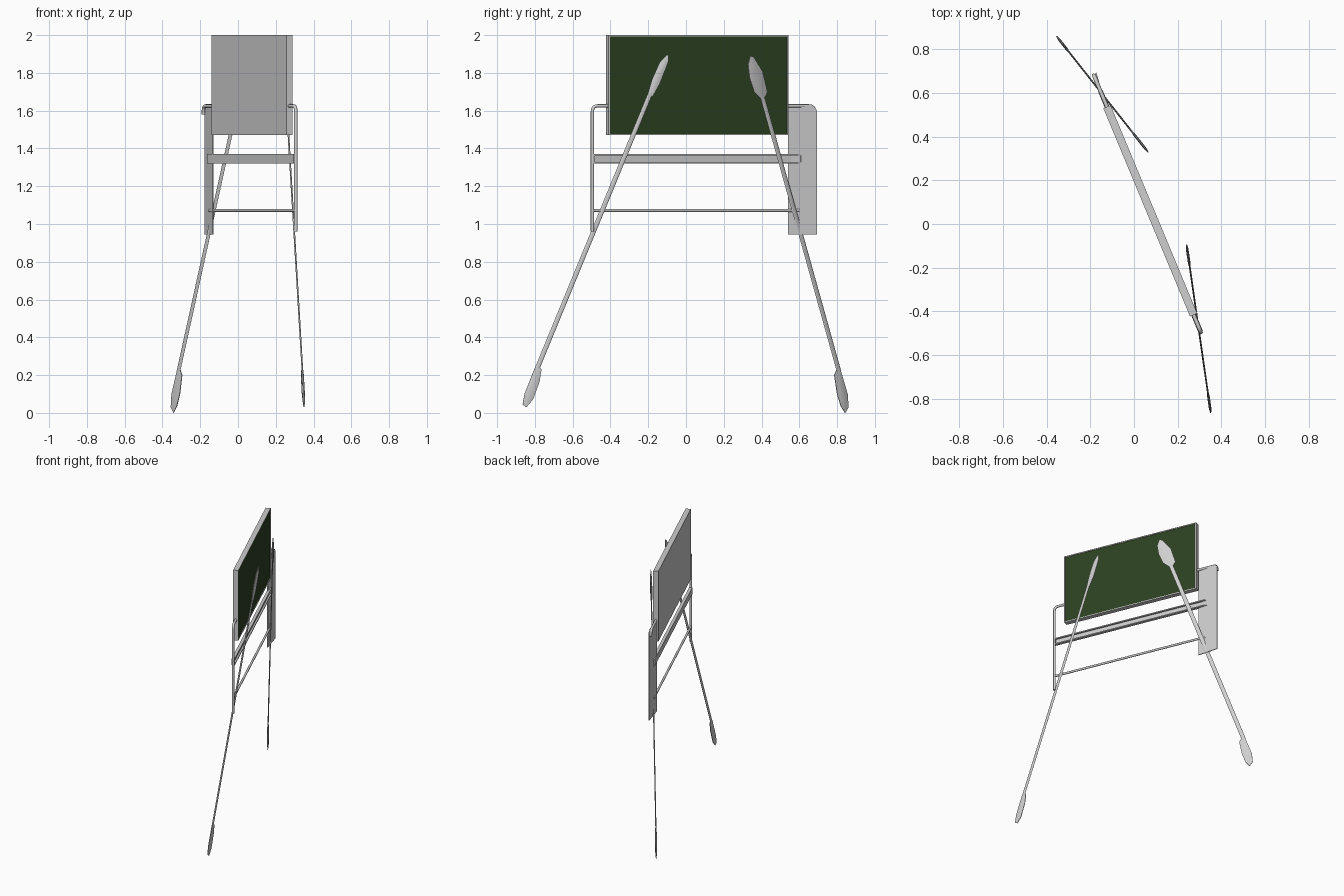
import bpy, bmesh, math
from mathutils import Vector

if "Cube" in bpy.data.objects:
    bpy.data.objects.remove(bpy.data.objects["Cube"], do_unlink=True)

YAW = math.radians(-67.4)   # local x runs along the board, local y out of its face
MID = 0.092                 # distance of the board's centre plane from the origin


def material(name, color):
    m = bpy.data.materials.new(name)
    m.use_nodes = True
    m.diffuse_color = (*color, 1)
    m.node_tree.nodes["Principled BSDF"].inputs["Base Color"].default_value = (*color, 1)
    return m


GREY = material("light grey", (0.62, 0.62, 0.62))
GREEN = material("board green", (0.025, 0.053, 0.015))


def finish(name, bm, yaw=YAW, smooth=False, mats=(GREY,)):
    bmesh.ops.recalc_face_normals(bm, faces=bm.faces)
    mesh = bpy.data.meshes.new(name)
    bm.to_mesh(mesh)
    bm.free()
    ob = bpy.data.objects.new(name, mesh)
    for m in mats:
        mesh.materials.append(m)
    bpy.context.collection.objects.link(ob)
    ob.rotation_euler.z = yaw
    if smooth:
        bpy.ops.object.select_all(action='DESELECT')
        ob.select_set(True)
        bpy.context.view_layer.objects.active = ob
        bpy.ops.object.shade_smooth_by_angle(angle=math.radians(40))
    return ob


def panel(name, x0, x1, z0, z1, thick, border, depth, mats=(GREY,)):
    """Box on the centre plane with a recessed front face."""
    bm = bmesh.new()
    bmesh.ops.create_cube(bm, size=1)
    for v in bm.verts:
        v.co = Vector(((x0 + x1) / 2 + v.co.x * (x1 - x0), MID + v.co.y * thick,
                       (z0 + z1) / 2 + v.co.z * (z1 - z0)))
    front = max(bm.faces, key=lambda f: f.calc_center_median().y)
    bmesh.ops.inset_region(bm, faces=[front], thickness=border)
    inner = bmesh.ops.extrude_discrete_faces(bm, faces=[front])["faces"][0]
    for v in inner.verts:
        v.co.y -= depth
    inner.material_index = len(mats) - 1
    return finish(name, bm, mats=mats)


def tube(name, points, radius, corner=0.0):
    """Round bar along local (x, z) points, with one optional rounded corner."""
    path = [Vector((x, MID, z)) for x, z in points]
    if corner:
        a, b, c = path
        p, q = b + (a - b).normalized() * corner, b + (c - b).normalized() * corner
        bend = [p * (1 - t) ** 2 + b * 2 * t * (1 - t) + q * t * t
                for t in (i / 6 for i in range(7))]
        path = [a, *bend, c]
    bm = bmesh.new()
    rings = []
    for i, p in enumerate(path):
        t = (path[min(i + 1, len(path) - 1)] - path[max(i - 1, 0)]).normalized()
        side = Vector((0, 1, 0))
        up = t.cross(side)
        rings.append([bm.verts.new(p + radius * (side * math.cos(k * math.tau / 12)
                      + up * math.sin(k * math.tau / 12))) for k in range(12)])
    bridge(bm, rings)
    return finish(name, bm, smooth=True)


def bridge(bm, rings):
    n = len(rings[0])
    for r, s in zip(rings, rings[1:]):
        for k in range(n):
            bm.faces.new((r[k], r[(k + 1) % n], s[(k + 1) % n], s[k]))
    bm.faces.new(rings[0])
    bm.faces.new(rings[-1])


def paddle(name, x0, y0, slope, bottom, top, width, blades):
    """Flattened double-bladed paddle lying in an upright plane; outlines are (y, z)."""
    out = Vector((1, -slope, 0)).normalized()

    def at(y, z):
        return Vector((x0 + (y - y0) * slope, y, z))

    bm = bmesh.new()
    rings = [[bm.verts.new(at(y + width * math.cos(k * math.tau / 12), z)
              + out * 0.004 * math.sin(k * math.tau / 12)) for k in range(12)]
             for y, z in (bottom, top)]
    bridge(bm, rings)
    finish(name + "_shaft", bm, yaw=0, smooth=True)

    # thin lens-shaped blades
    for label, outline in zip(("lower", "upper"), blades):
        bm = bmesh.new()
        pts = [at(y, z) for y, z in outline]
        centre = sum(pts, Vector()) / len(pts)
        rim = [[bm.verts.new(p + out * s * 0.002) for p in pts] for s in (-1, 1)]
        inner = [[bm.verts.new(centre.lerp(p, 0.6) + out * s * 0.006) for p in pts]
                 for s in (-1, 1)]
        bridge(bm, [inner[0], rim[0], rim[1], inner[1]])
        finish(f"{name}_{label}_blade", bm, yaw=0, smooth=True)


# Writing board with a thin raised frame
panel("board", -0.543, 0.489, 1.47, 2.0, 0.036, 0.011, 0.004, (GREY, GREEN))

# Chalk rail and lower crossbar
panel("chalk_rail", -0.623, 0.572, 1.32, 1.37, 0.022, 0.011, 0.012)
tube("lower_crossbar", [(-0.61, 1.072), (0.575, 1.072)], 0.008)

# Slim post bending in to the board, and the top arm on the other end
tube("slim_post", [(0.575, 0.96), (0.575, 1.625), (0.48, 1.625)], 0.009, 0.03)
tube("wide_post_arm", [(-0.698, 1.58), (-0.698, 1.625), (-0.53, 1.625)], 0.009, 0.03)

# Wide flat post, slightly twisted off the board plane
bm = bmesh.new()
edge = [(-0.549, 0.945), (-0.706, 0.945), (-0.706, 1.60), (-0.69, 1.625), (-0.549, 1.625)]
sides = [[bm.verts.new((x, 0.086 - (x + 0.549) * 0.12 + s, z)) for x, z in edge]
         for s in (-0.003, 0.003)]
bridge(bm, sides)
finish("wide_post", bm)

# Paddles serving as legs
paddle("front_paddle", 0.35, -0.855, -0.144, (-0.79, 0.23), (-0.185, 1.70), 0.0135, (
    [(-0.78, 0.25), (-0.765, 0.23), (-0.775, 0.167), (-0.81, 0.07), (-0.845, 0.03),
     (-0.865, 0.045), (-0.855, 0.10), (-0.80, 0.24)],
    [(-0.093, 1.895), (-0.093, 1.86), (-0.14, 1.74), (-0.177, 1.675), (-0.204, 1.685),
     (-0.18, 1.765), (-0.14, 1.855), (-0.103, 1.895)]))
paddle("back_paddle", -0.355, 0.86, -0.79, (0.81, 0.22), (0.40, 1.69), 0.012, (
    [(0.80, 0.235), (0.785, 0.2), (0.80, 0.1), (0.82, 0.035), (0.842, 0.0),
     (0.86, 0.03), (0.855, 0.1), (0.82, 0.22)],
    [(0.328, 1.845), (0.34, 1.89), (0.357, 1.885), (0.405, 1.807), (0.43, 1.70),
     (0.42, 1.675), (0.40, 1.66), (0.36, 1.70), (0.336, 1.775)]))
